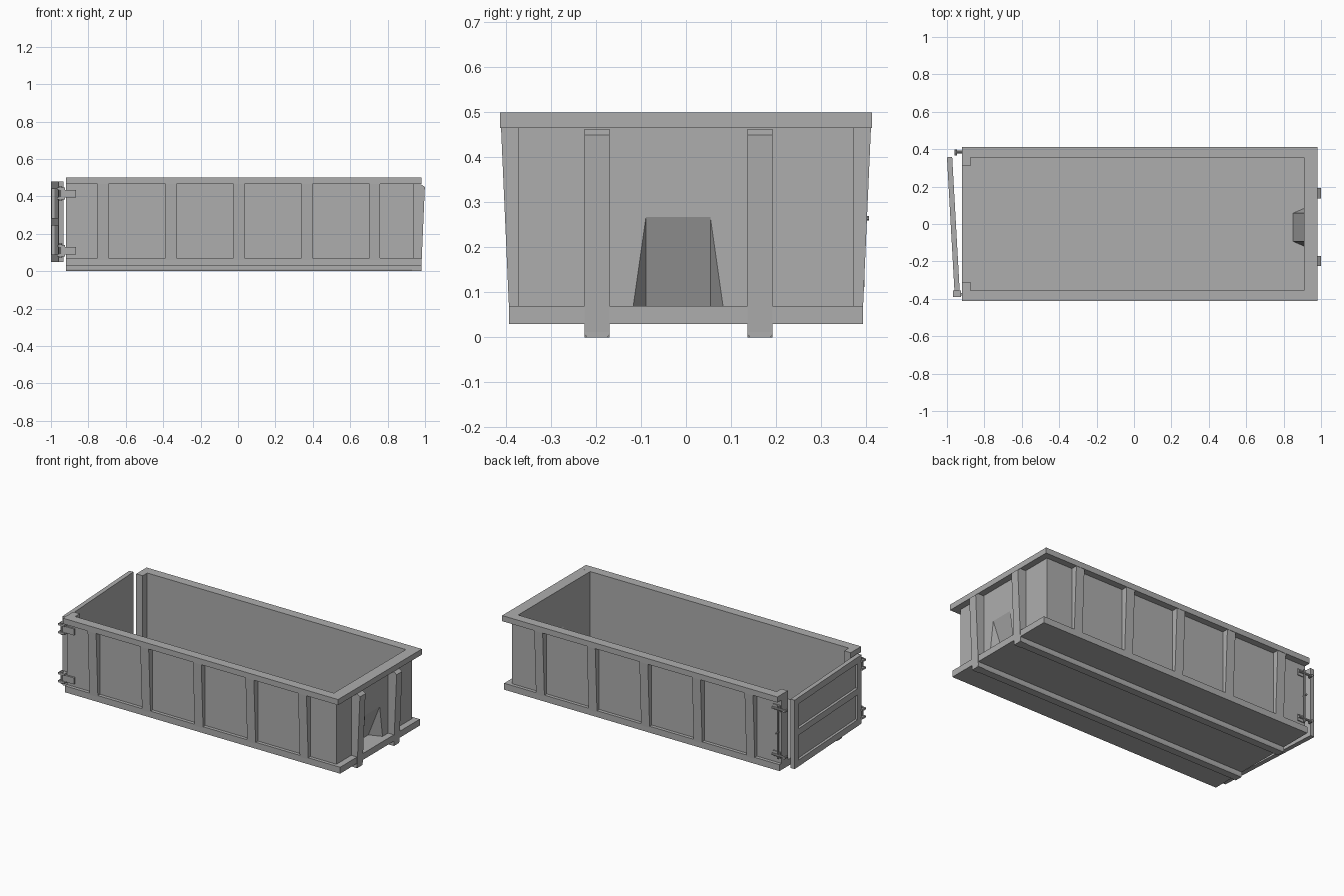
import bpy, bmesh, math
from mathutils import Matrix

cube = bpy.data.objects.get("Cube")
if cube:
    bpy.data.objects.remove(cube)

steel = bpy.data.materials.new("grey_steel")
steel.use_nodes = True
grey = (0.42, 0.42, 0.42, 1)
steel.diffuse_color = grey
steel.node_tree.nodes["Principled BSDF"].inputs["Base Color"].default_value = grey


def finish(name, bm):
    bmesh.ops.recalc_face_normals(bm, faces=bm.faces)
    mesh = bpy.data.meshes.new(name)
    bm.to_mesh(mesh)
    bm.free()
    mesh.materials.append(steel)
    obj = bpy.data.objects.new(name, mesh)
    bpy.context.collection.objects.link(obj)
    return obj


def box(name, x, y, z):
    bm = bmesh.new()
    bmesh.ops.create_cube(bm, size=1)
    for v in bm.verts:
        v.co = [r[0] if c < 0 else r[1] for c, r in zip(v.co, (x, y, z))]
    return finish(name, bm)


def prism(name, profile, axis, lo, hi):
    """Extrude a closed 2D profile along x or y; the profile holds (other axis, z)."""
    bm = bmesh.new()
    place = (lambda a, z: (lo, a, z)) if axis == "x" else (lambda a, z: (a, lo, z))
    face = bm.faces.new([bm.verts.new(place(*p)) for p in profile])
    new = bmesh.ops.extrude_face_region(bm, geom=[face])["geom"]
    for v in new:
        if isinstance(v, bmesh.types.BMVert):
            v.co["xy".index(axis)] = hi
    return finish(name, bm)


def rod(name, x, y, z, radius, length, axis="z"):
    bm = bmesh.new()
    turn = {"z": Matrix(), "x": Matrix.Rotation(math.pi / 2, 4, "Y"),
            "y": Matrix.Rotation(math.pi / 2, 4, "X")}[axis]
    bmesh.ops.create_cone(bm, cap_ends=True, segments=10, radius1=radius, radius2=radius,
                          depth=length, matrix=Matrix.Translation((x, y, z)) @ turn)
    return finish(name, bm)


def pocket(name, x_deep, x_wall, z_top, grow):
    """Wedge, deep at the floor and fading out up the end wall, with flared sides."""
    bm = bmesh.new()
    lo, hi = -0.093 - grow, 0.058 + grow
    pts = [(x_deep, lo, 0.07), (x_deep, hi, 0.07),
           (x_wall, lo - 0.03, 0.07), (x_wall, hi + 0.03, 0.07),
           (x_wall, lo, z_top), (x_wall, hi, z_top)]
    v = [bm.verts.new(p) for p in pts]
    for f in ((0, 1, 5, 4), (0, 4, 2), (1, 3, 5), (0, 2, 3, 1), (2, 4, 5, 3)):
        bm.faces.new([v[i] for i in f])
    return finish(name, bm)


# Floor slab and skid rails
BACK, END = -0.92, 0.98
box("floor", (BACK, END), (-0.393, 0.393), (0.03, 0.07))
RAILS = ((-0.225, -0.17), (0.137, 0.192))
for y0, y1 in RAILS:
    prism("skid_rail", [(y0, 0.04), (y0, 0.01), (y0 + 0.004, 0), (y1 - 0.004, 0),
                        (y1, 0.01), (y1, 0.04)], "x", BACK, END)
    # Tapered uprights on the closed end
    prism("end_upright", [(0.93, 0.0), (0.975, 0.0), (0.98, 0.012), (0.999, 0.45),
                          (0.98, 0.463), (0.93, 0.463)], "y", y0, y1)

# Side walls, ribs, top rim and door posts, mirrored left and right
for side, s in (("left", 1), ("right", -1)):
    def span(a, b):
        return tuple(sorted((s * a, s * b)))
    box(side + "_wall", (BACK, 0.94), span(0.355, 0.372), (0.06, 0.48))
    box(side + "_rim", (BACK, END), span(0.355, 0.413), (0.465, 0.50))
    box(side + "_door_post", (BACK, -0.875), span(0.31, 0.36), (0.06, 0.50))
    for i in range(5):
        x = -0.75 + i * 0.363
        prism(side + "_rib", [(s * 0.36, 0.06), (s * 0.393, 0.06),
                              (s * 0.411, 0.468), (s * 0.36, 0.468)], "x", x, x + 0.058)

# Closed end with the pocket pressed inward at its foot
box("end_rim", (0.91, END), (-0.36, 0.36), (0.465, 0.4999))
wall = box("end_wall", (0.91, 0.94), (-0.371, 0.371), (0.06, 0.48))
bulge = pocket("end_pocket", 0.85, 0.92, 0.29, 0)
cutter = pocket("pocket_cutter", 0.862, 0.945, 0.28, -0.004)
cutter.hide_render = True
cutter.hide_viewport = True
for obj in (wall, bulge):
    mod = obj.modifiers.new("pocket_cut", "BOOLEAN")
    mod.operation = "DIFFERENCE"
    mod.solver = "EXACT"
    mod.object = cutter

# Door standing slightly ajar, built flat and then swung
half, depth = 0.358, (-0.014, 0.014)
door = [box("door_panel", (0.002, 0.014), (-half, half), (0.05, 0.48))]
for z in (0.05, 0.245, 0.44):
    door.append(box("door_crossbar", depth, (-half, half), (z, z + 0.04)))
for y in (-half, half - 0.04):
    door.append(box("door_stile", depth, (y, y + 0.04), (0.05, 0.48)))
for part in door:
    part.data.transform(Matrix.Translation((-0.966, 0, 0)) @ Matrix.Rotation(0.056, 4, "Z"))

# Hinges on the right corner
for z in (0.11, 0.415):
    box("hinge_strap", (-0.945, -0.865), (-0.383, -0.37), (z - 0.02, z + 0.02))
    rod("hinge_pin", -0.95, -0.378, z, 0.009, 0.075)
    for dz in (-0.025, 0.025):
        box("hinge_lug", (-0.968, -0.925), (-0.39, -0.355), (z + dz - 0.006, z + dz + 0.006))

# Latch on the left corner
rod("latch_bar", -0.905, 0.385, 0.265, 0.006, 0.33)
for z in (0.12, 0.41):
    box("latch_plate", (-0.915, -0.865), (0.37, 0.378), (z - 0.02, z + 0.02))
    rod("latch_arm", -0.912, 0.385, z, 0.007, 0.095, "x")
    rod("latch_hook", -0.953, 0.382, z, 0.008, 0.03, "y")
rod("latch_handle", -0.905, 0.392, 0.265, 0.005, 0.03, "y")
